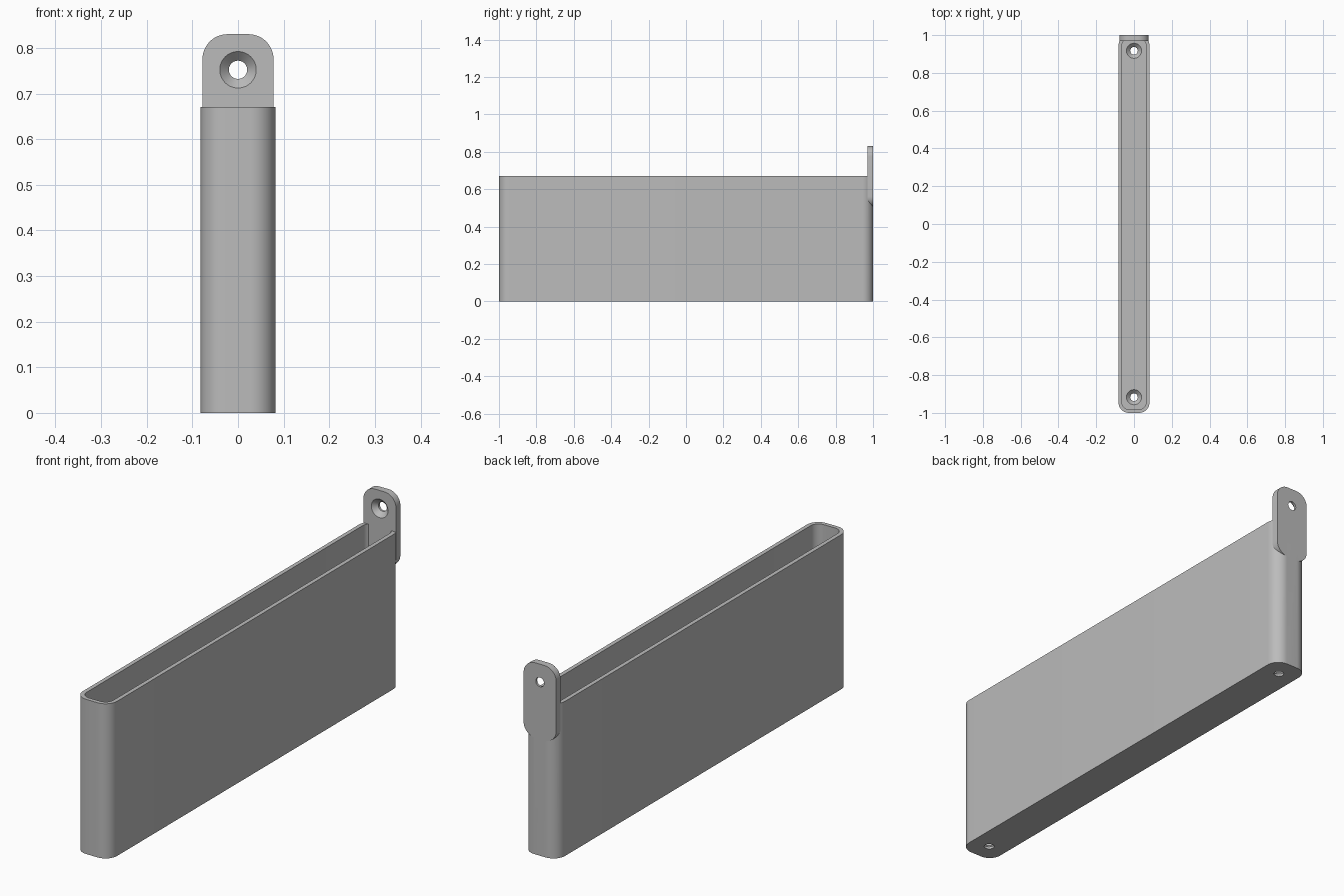
import bpy, bmesh, math
from mathutils import Matrix, Vector

cube = bpy.data.objects.get("Cube")
if cube:
    bpy.data.objects.remove(cube, do_unlink=True)

LENGTH, WIDTH, HEIGHT = 2.0, 0.164, 0.67
WALL, FLOOR, RADIUS = 0.018, 0.03, 0.055
TAB_THICK, TAB_LOW, TAB_TOP = 0.03, 0.505, 0.83

grey = bpy.data.materials.new("plain grey")
grey.use_nodes = True
grey.diffuse_color = (0.5, 0.5, 0.5, 1)
grey.node_tree.nodes["Principled BSDF"].inputs["Base Color"].default_value = (0.5, 0.5, 0.5, 1)


def make_object(name, bm, matrix):
    bm.transform(matrix)
    bmesh.ops.recalc_face_normals(bm, faces=bm.faces)
    mesh = bpy.data.meshes.new(name)
    bm.to_mesh(mesh)
    bm.free()
    mesh.materials.append(grey)
    obj = bpy.data.objects.new(name, mesh)
    bpy.context.collection.objects.link(obj)
    return obj


def rounded_slab(name, width, length, depth, radius, matrix, steps=12):
    """Rounded rectangle in XY, extruded upward by depth."""
    bm = bmesh.new()
    verts = []
    for corner, (sx, sy) in enumerate([(1, 1), (-1, 1), (-1, -1), (1, -1)]):
        for i in range(steps + 1):
            a = (corner + i / steps) * math.pi / 2
            verts.append(bm.verts.new((sx * (width / 2 - radius) + radius * math.cos(a),
                                       sy * (length / 2 - radius) + radius * math.sin(a), 0)))
    face = bm.faces.new(verts)
    top = bmesh.ops.extrude_face_region(bm, geom=[face])["geom"]
    bmesh.ops.translate(bm, vec=Vector((0, 0, depth)),
                        verts=[v for v in top if isinstance(v, bmesh.types.BMVert)])
    return make_object(name, bm, matrix)


def countersink(name, matrix, sides=48):
    """Screw hole cutter whose wide mouth opens at local z = 0."""
    profile = [(0.02, -0.06), (0.02, -0.02), (0.04, 0), (0.04, 0.01)]
    bm = bmesh.new()
    rings = [[bm.verts.new((r * math.cos(2 * math.pi * i / sides),
                            r * math.sin(2 * math.pi * i / sides), z))
              for i in range(sides)] for r, z in profile]
    for low, high in zip(rings, rings[1:]):
        for i in range(sides):
            j = (i + 1) % sides
            bm.faces.new((low[i], low[j], high[j], high[i]))
    bm.faces.new(rings[0])
    bm.faces.new(rings[-1])
    return make_object(name, bm, matrix)


def combine(target, other, operation):
    mod = target.modifiers.new(operation, 'BOOLEAN')
    mod.operation, mod.solver, mod.object = operation, 'EXACT', other
    bpy.context.view_layer.objects.active = target
    bpy.ops.object.modifier_apply(modifier=mod.name)
    bpy.data.objects.remove(other, do_unlink=True)


# Open-topped narrow bin
holder = rounded_slab("wall_holder", WIDTH, LENGTH, HEIGHT, RADIUS, Matrix())
cavity = rounded_slab("cavity_cutter", WIDTH - 2 * WALL, LENGTH - 2 * WALL, HEIGHT,
                      RADIUS - WALL, Matrix.Translation((0, 0, FLOOR)))
combine(holder, cavity, 'DIFFERENCE')

# Hanging tab on the back end
upright = Matrix.Rotation(math.pi / 2, 4, 'X')
tab = rounded_slab("hanging_tab", 0.156, TAB_TOP - TAB_LOW, TAB_THICK, RADIUS,
                   Matrix.Translation((0, LENGTH / 2, (TAB_LOW + TAB_TOP) / 2)) @ upright)
combine(holder, tab, 'UNION')

# Countersunk screw holes: one in the tab, two in the floor
combine(holder, countersink("tab_hole", Matrix.Translation(
    (0, LENGTH / 2 - TAB_THICK, 0.752)) @ upright), 'DIFFERENCE')
for y in (-0.917, 0.917):
    combine(holder, countersink("floor_hole", Matrix.Translation((0, y, FLOOR))), 'DIFFERENCE')

# Smooth curves, sharp edges
bpy.ops.object.select_all(action='DESELECT')
holder.select_set(True)
bpy.context.view_layer.objects.active = holder
bpy.ops.object.shade_smooth_by_angle(angle=math.radians(30))
